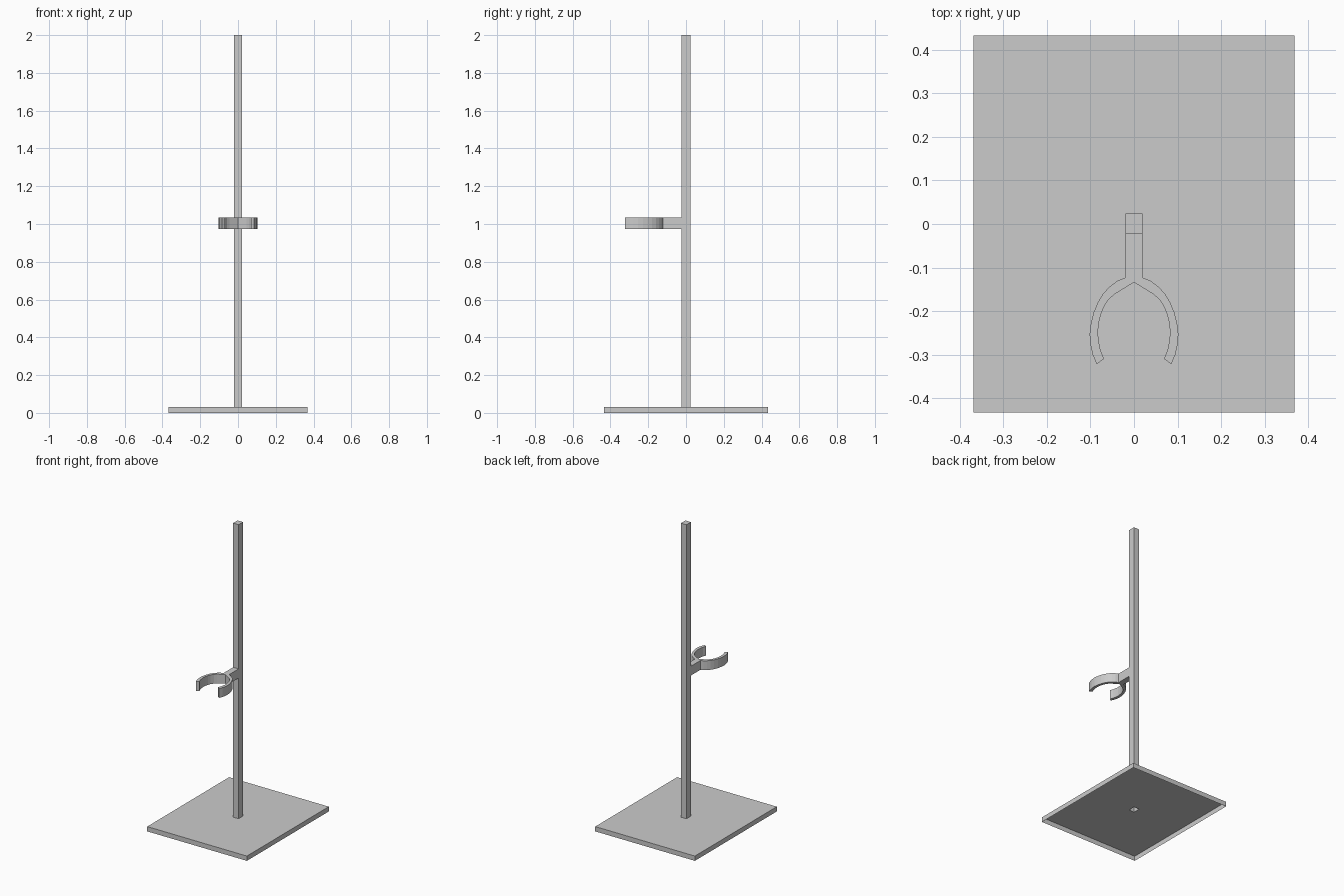
import bpy, bmesh

if "Cube" in bpy.data.objects:
    bpy.data.objects.remove(bpy.data.objects["Cube"])

BASE_X, BASE_Y, BASE_H = 0.369, 0.433, 0.032
POLE = [(-0.02, -0.023), (0.02, -0.023), (0.02, 0.024), (-0.02, 0.024)]


def finish(name, bm):
    mesh = bpy.data.meshes.new(name)
    bm.to_mesh(mesh)
    bm.free()
    obj = bpy.data.objects.new(name, mesh)
    bpy.context.collection.objects.link(obj)
    return obj


def ring(bm, pts, z):
    return [bm.verts.new((x, y, z)) for x, y in pts]


def bridge(bm, a, b):
    n = len(a)
    for i in range(n):
        j = (i + 1) % n
        bm.faces.new((a[i], a[j], b[j], b[i]))


# Base: thin tray, open underneath, with a hole below the hollow pole
bm = bmesh.new()
rect = [(-BASE_X, -BASE_Y), (BASE_X, -BASE_Y), (BASE_X, BASE_Y), (-BASE_X, BASE_Y)]
top = ring(bm, rect, BASE_H)
bridge(bm, ring(bm, rect, 0), top)
bridge(bm, top, ring(bm, POLE, BASE_H))
finish("base", bm)

# Pole: square tube capped at the top
bm = bmesh.new()
cap = ring(bm, POLE, 2.0)
bridge(bm, ring(bm, POLE, BASE_H), cap)
bm.faces.new(cap)
finish("pole", bm)


def prism(name, pts, z0, z1):
    bm = bmesh.new()
    lo, hi = ring(bm, pts, z0), ring(bm, pts, z1)
    bridge(bm, lo, hi)
    bm.faces.new(hi)
    bm.faces.new(lo[::-1])
    bmesh.ops.recalc_face_normals(bm, faces=bm.faces)
    return finish(name, bm)


# Holder: short arm and two-pronged open clip, one mirrored outline
outer = [(0.02, -0.023), (0.02, -0.123), (0.039, -0.131), (0.056, -0.144),
         (0.071, -0.160), (0.083, -0.180), (0.093, -0.204), (0.099, -0.228),
         (0.102, -0.253), (0.100, -0.277), (0.095, -0.300), (0.086, -0.322)]
inner = [(0.069, -0.310), (0.077, -0.290), (0.081, -0.270), (0.083, -0.250),
         (0.081, -0.228), (0.076, -0.207), (0.069, -0.190), (0.058, -0.173),
         (0.044, -0.161)]
half = outer + inner
outline = half + [(0, -0.134)] + [(-x, y) for x, y in reversed(half)]
prism("clip_holder", outline[::-1], 0.973, 1.035)
